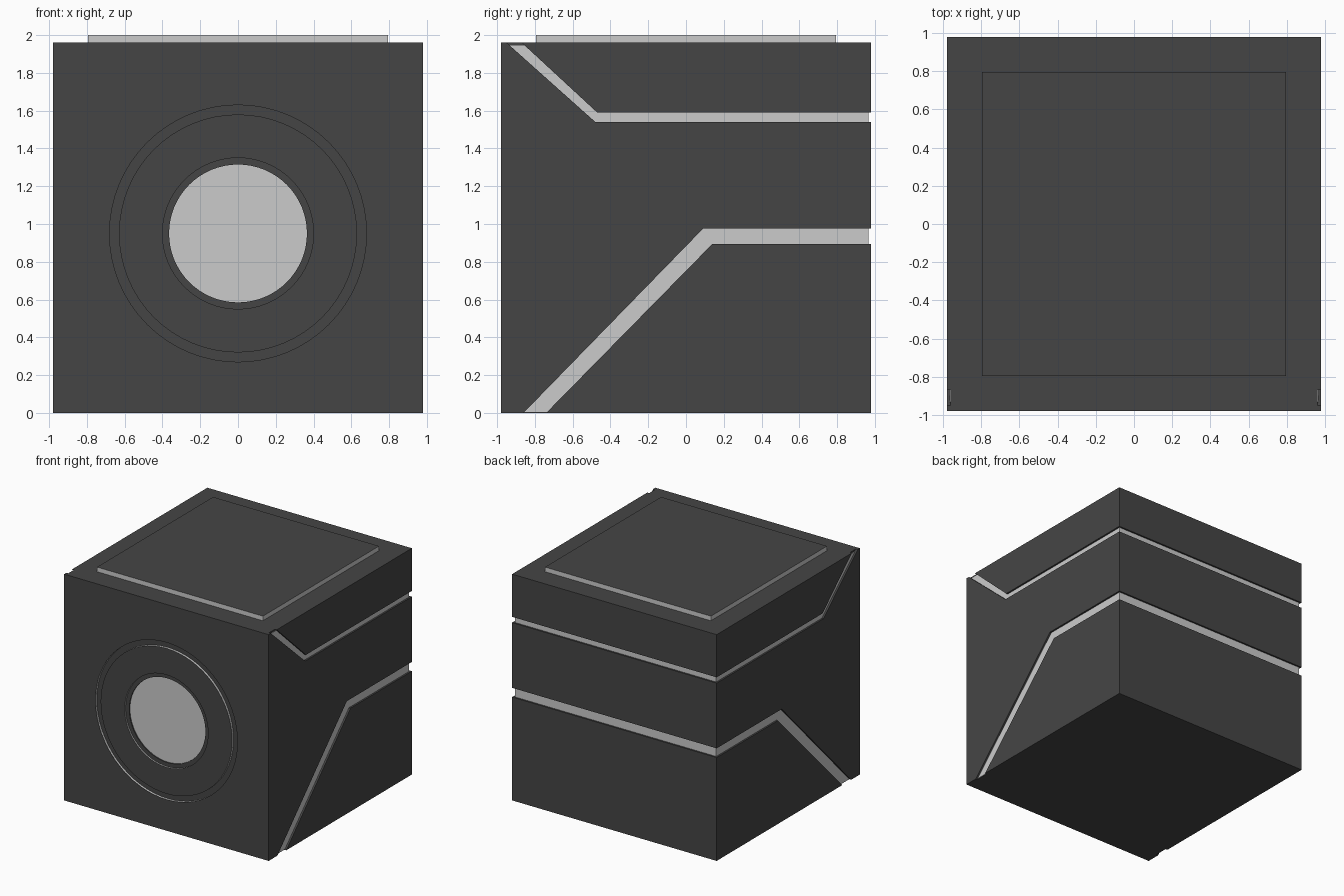
import bpy, bmesh, math

if "Cube" in bpy.data.objects:
    bpy.data.objects.remove(bpy.data.objects["Cube"])


def material(name, v):
    m = bpy.data.materials.new(name)
    m.diffuse_color = (v, v, v, 1)
    m.use_nodes = True
    m.node_tree.nodes["Principled BSDF"].inputs["Base Color"].default_value = m.diffuse_color
    return m


DARK = material("dark_panel", 0.06)
LIGHT = material("light_trim", 0.8)


def finish(name, bm, mats):
    bmesh.ops.recalc_face_normals(bm, faces=bm.faces)
    me = bpy.data.meshes.new(name)
    bm.to_mesh(me)
    bm.free()
    for m in mats:
        me.materials.append(m)
    ob = bpy.data.objects.new(name, me)
    bpy.context.collection.objects.link(ob)
    return ob


def prism(name, profile, half_width, mat):
    """Extrude a (y, z) side profile across x."""
    bm = bmesh.new()
    f = bm.faces.new([bm.verts.new((-half_width, y, z)) for y, z in profile])
    ext = bmesh.ops.extrude_face_region(bm, geom=[f])["geom"]
    moved = [v for v in ext if isinstance(v, bmesh.types.BMVert)]
    bmesh.ops.translate(bm, vec=(2 * half_width, 0, 0), verts=moved)
    return finish(name, bm, [mat])


def block(name, half_width, y0, y1, z0, z1, mat):
    return prism(name, [(y0, z0), (y1, z0), (y1, z1), (y0, z1)], half_width, mat)


def lathe(name, points, cz, n=64):
    """Revolve (radius, y, material index) points about the y axis; ends lie on it."""
    bm = bmesh.new()
    rings = []
    for r, y, _ in points:
        if r == 0:
            rings.append([bm.verts.new((0, y, cz))] * n)
        else:
            rings.append([bm.verts.new((r * math.sin(2 * math.pi * i / n), y,
                                        cz + r * math.cos(2 * math.pi * i / n)))
                          for i in range(n)])
    for a, b, p in zip(rings, rings[1:], points):
        for i in range(n):
            j = (i + 1) % n
            quad = list(dict.fromkeys([a[i], a[j], b[j], b[i]]))
            bm.faces.new(quad).material_index = p[2]
    return finish(name, bm, [DARK, LIGHT])


# Outer shell: three dark pieces separated by the bent grooves
S, H = 0.98, 1.96
prism("upper_shell", [(-0.87, H), (-0.47, 1.59), (S, 1.59), (S, H)], S, DARK)
front = prism("front_shell", [(-S, 0), (-0.86, 0), (0.09, 0.975), (S, 0.975),
                              (S, 1.54), (-0.48, 1.54), (-0.95, H), (-S, H)], S, DARK)
prism("lower_shell", [(-0.74, 0), (S, 0), (S, 0.895), (0.14, 0.895)], S, DARK)

# Light core that shows as the groove floor
block("core", 0.965, -0.88, 0.965, 0.006, 1.945, LIGHT)
block("core_top_front", 0.965, -0.955, -0.87, 1.80, 1.945, LIGHT)

# Dark strips closing the grooves on top and underneath
block("top_strip", 0.962, -0.965, -0.80, 1.93, H, DARK)
block("bottom_strip", 0.962, -0.88, -0.70, 0, 0.02, DARK)

# Raised top plate: dark face with light edges
plate = block("top_plate", 0.795, -0.795, 0.795, H, 2.0, LIGHT)
plate.data.materials.append(DARK)
for face in plate.data.polygons:
    if face.normal.z > 0.5:
        face.material_index = 1

# Round opening in the front shell
CZ = 0.95
cutter = lathe("opening_cutter", [(0, -1.05, 0), (0.681, -1.05, 0),
                                  (0.681, -0.94, 0), (0, -0.94, 0)], CZ)
cutter.hide_render = True
mod = front.modifiers.new("opening", "BOOLEAN")
mod.operation, mod.object, mod.solver = "DIFFERENCE", cutter, "EXACT"
bpy.context.view_layer.objects.active = front
bpy.ops.object.modifier_apply(modifier=mod.name)
bpy.data.objects.remove(cutter)

# Round front fitting: outer groove, disc, and recessed light centre
lathe("front_ring", [(0, -0.935, 0), (0.70, -0.935, 0), (0.70, -0.979, 0),
                     (0.68, -0.979, 1), (0.68, -0.96, 0), (0.63, -0.96, 1),
                     (0.63, -0.98, 0), (0.40, -0.98, 1), (0.40, -0.967, 0),
                     (0.365, -0.967, 0), (0.365, -0.957, 1), (0, -0.957, 1)], CZ)
